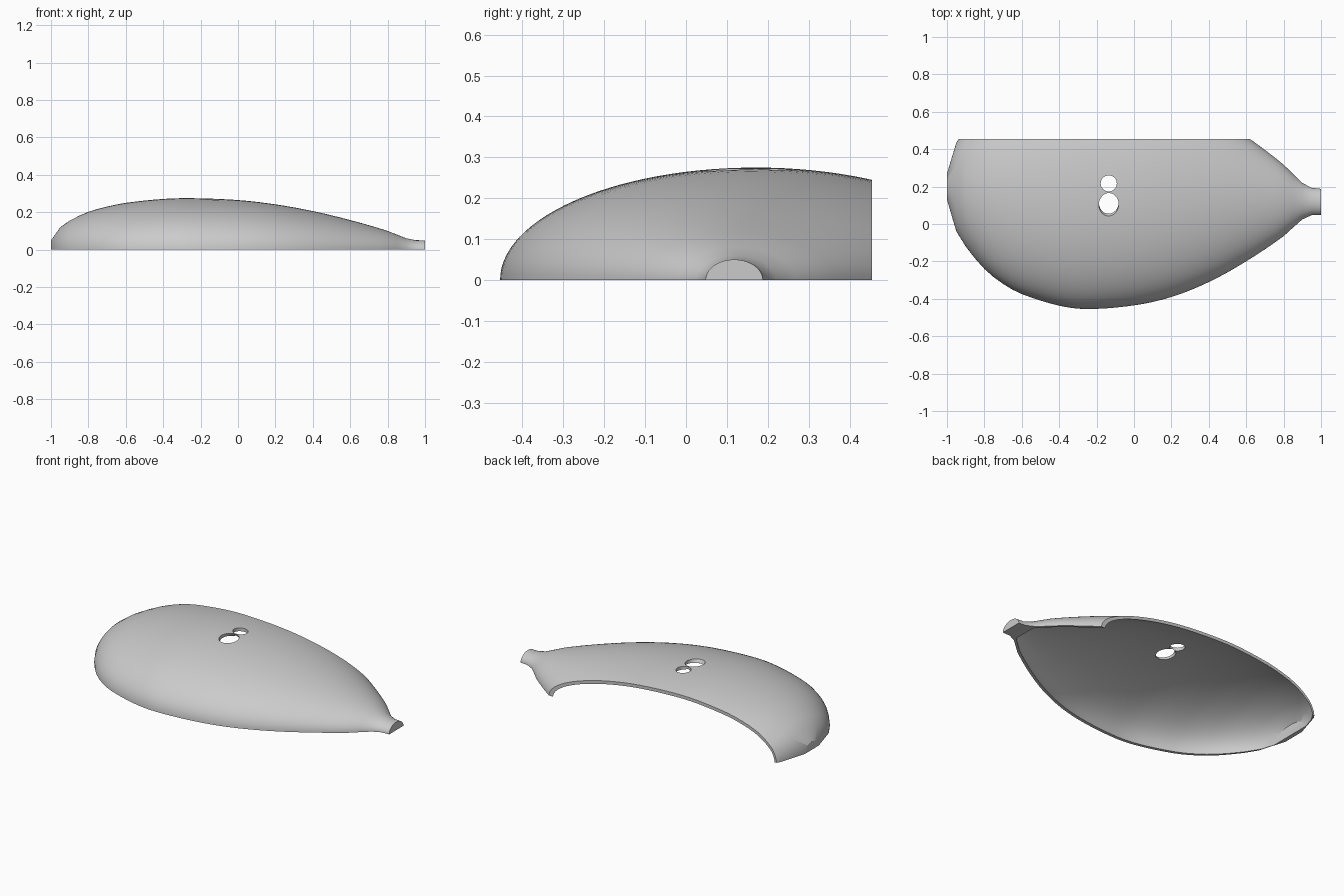
import bpy, bmesh, math
from mathutils import Vector, Matrix

cube = bpy.data.objects.get("Cube")
if cube:
    bpy.data.objects.remove(cube, do_unlink=True)

# Teardrop profile: x, half width, height
PROFILE = [(-1, .07, .05), (-.95, .237, .12), (-.9, .316, .155), (-.8, .432, .202),
           (-.7, .508, .23), (-.6, .558, .25), (-.4, .612, .271), (-.25, .624, .275),
           (0, .594, .265), (.2, .541, .242), (.4, .453, .206), (.6, .334, .158),
           (.8, .191, .1), (.88, .115, .068), (.93, .078, .052), (1, .07, .05)]
WALL = .02
CUT_Y = .455


def section(x):
    """Smoothly interpolated half width and height at x."""
    n = len(PROFILE) - 1
    i = max(k for k in range(n) if PROFILE[k][0] <= x + 1e-6)
    a, b = PROFILE[i], PROFILE[i + 1]
    before, after = PROFILE[max(i - 1, 0)], PROFILE[min(i + 2, n)]
    span = b[0] - a[0]
    t = (x - a[0]) / span
    out = []
    for k in (1, 2):
        m0 = (b[k] - before[k]) / (b[0] - before[0]) * span
        m1 = (after[k] - a[k]) / (after[0] - a[0]) * span
        out.append((2 * t**3 - 3 * t**2 + 1) * a[k] + (t**3 - 2 * t**2 + t) * m0
                   + (3 * t**2 - 2 * t**3) * b[k] + (t**3 - t**2) * m1)
    return out


def new_object(name, bm):
    bmesh.ops.recalc_face_normals(bm, faces=bm.faces)
    mesh = bpy.data.meshes.new(name)
    bm.to_mesh(mesh)
    bm.free()
    obj = bpy.data.objects.new(name, mesh)
    bpy.context.collection.objects.link(obj)
    return obj


def half_body(name, stations, wall, drop, sides=56):
    """Loft of half ellipses, closed below."""
    bm = bmesh.new()
    rings = []
    for x in stations:
        w, h = section(x)
        w, h = w - wall, h - wall
        centre = .2 - .041 * (x + 1)
        pts = [(centre + w * math.cos(math.pi * k / sides),
                h * math.sin(math.pi * k / sides)) for k in range(sides + 1)]
        if drop:
            pts = [(centre + w, -drop)] + pts + [(centre - w, -drop)]
        rings.append([bm.verts.new((x, y, z)) for y, z in pts])
    for r, s in zip(rings, rings[1:]):
        for k in range(len(r)):
            j = (k + 1) % len(r)
            bm.faces.new((r[k], r[j], s[j], s[k]))
    bm.faces.new(rings[0])
    bm.faces.new(rings[-1])
    return new_object(name, bm)


# Outer shell and the hollow beneath it
steps = [round(-1 + .05 * k, 3) for k in range(41)]
shell = half_body("shell", steps, 0, 0)
hollow = half_body("hollow_cutter", [-.975] + [x for x in steps if -.96 < x < .91], WALL, .05)

# Flat trim along the back
bm = bmesh.new()
bmesh.ops.create_cube(bm, size=1, matrix=Matrix.Translation((0, CUT_Y + .5, 0))
                      @ Matrix.Diagonal((3, 1, 2, 1)))
trim = new_object("back_trim_cutter", bm)


# Two round holes in the crown
def drill(name, y, radius, tilt):
    bm = bmesh.new()
    bmesh.ops.create_cone(bm, cap_ends=True, segments=48, radius1=radius, radius2=radius,
                          depth=.2, matrix=Matrix.Translation((-.135, y, .265))
                          @ Matrix.Rotation(math.radians(tilt), 4, 'X'))
    return new_object(name, bm)


cutters = [hollow, trim, drill("large_hole_cutter", .107, .053, 33),
           drill("small_hole_cutter", .217, .043, 0)]
for cutter in cutters:
    cutter.hide_render = True
    mod = shell.modifiers.new(cutter.name, 'BOOLEAN')
    mod.operation = 'DIFFERENCE'
    mod.solver = 'EXACT'
    mod.object = cutter

# Bake the cuts and drop the cutters
bpy.context.view_layer.update()
baked = bpy.data.meshes.new_from_object(
    shell.evaluated_get(bpy.context.evaluated_depsgraph_get()))
shell.modifiers.clear()
shell.data = baked
for cutter in cutters:
    bpy.data.objects.remove(cutter, do_unlink=True)

# Plain grey material
grey = bpy.data.materials.new("light_grey")
grey.use_nodes = True
colour = (.6, .6, .6, 1)
grey.diffuse_color = colour
grey.node_tree.nodes["Principled BSDF"].inputs["Base Color"].default_value = colour
shell.data.materials.clear()
shell.data.materials.append(grey)

bpy.ops.object.select_all(action='DESELECT')
shell.select_set(True)
bpy.context.view_layer.objects.active = shell
bpy.ops.object.shade_smooth_by_angle(angle=math.radians(30))
